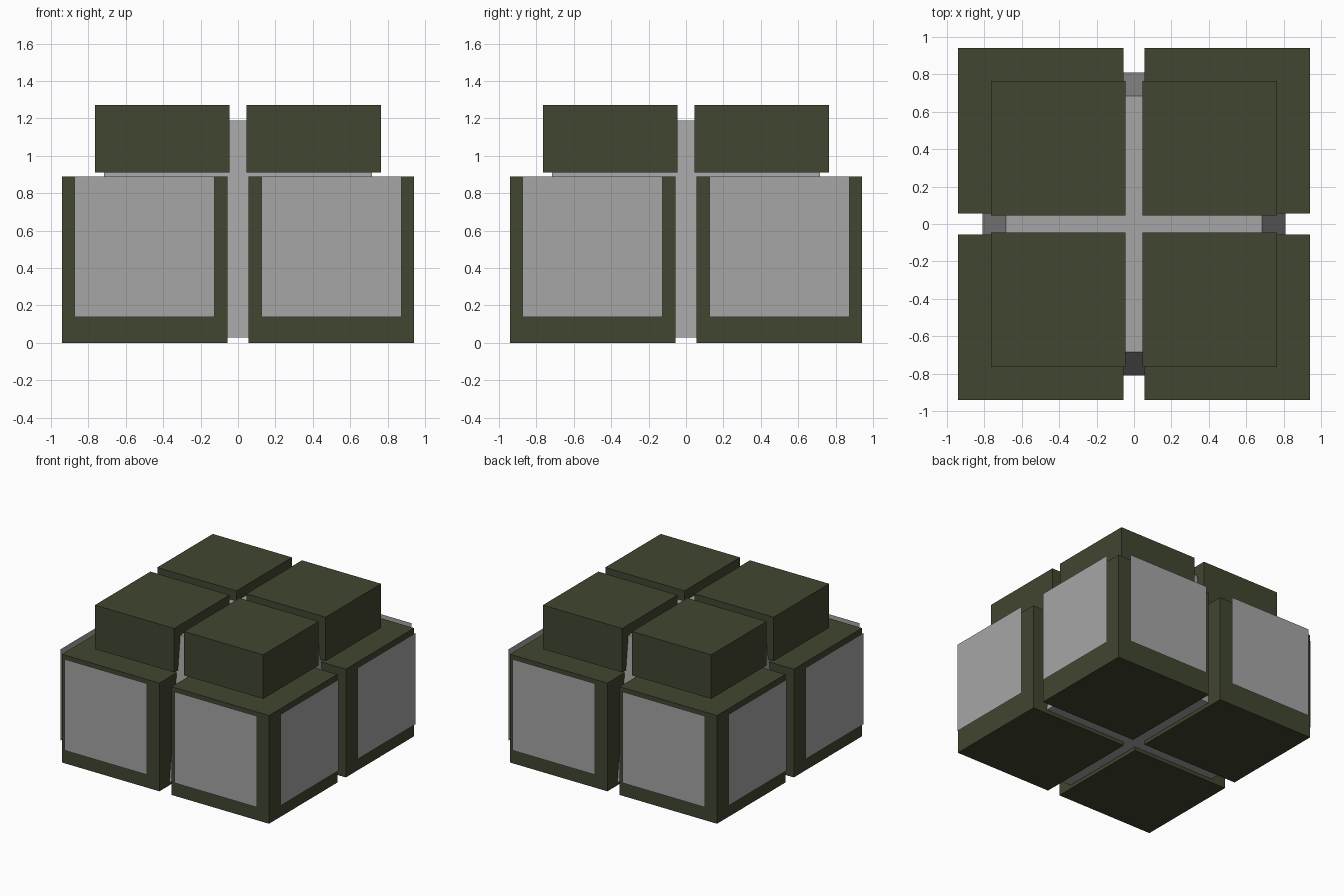
import bpy, bmesh
from mathutils import Matrix, Vector
from math import pi

if "Cube" in bpy.data.objects:
    bpy.data.objects.remove(bpy.data.objects["Cube"])


def material(name, rgb):
    m = bpy.data.materials.new(name)
    m.diffuse_color = (*rgb, 1.0)
    m.use_nodes = True
    m.node_tree.nodes["Principled BSDF"].inputs["Base Color"].default_value = m.diffuse_color
    return m


OLIVE = material("dark olive", (0.053, 0.061, 0.030))
GREY = material("mid grey", (0.38, 0.38, 0.38))


def finish(name, bm, mat):
    mesh = bpy.data.meshes.new(name)
    bm.to_mesh(mesh)
    bm.free()
    mesh.materials.append(mat)
    obj = bpy.data.objects.new(name, mesh)
    bpy.context.collection.objects.link(obj)
    return obj


def box(name, center, size, mat, taper=1.0):
    """Box whose top can be narrowed by taper."""
    bm = bmesh.new()
    bmesh.ops.create_cube(bm, size=1.0)
    for v in bm.verts:
        k = taper if v.co.z > 0 else 1.0
        v.co = Vector((v.co.x * size[0] * k, v.co.y * size[1] * k, v.co.z * size[2])) + Vector(center)
    return finish(name, bm, mat)


# Tapered inner core, seen through the gaps
box("core", (0, 0, 0.609), (1.62, 1.62, 1.158), GREY, taper=0.685 / 0.81)

# Four large lower blocks and four smaller upper blocks
for sx in (-1, 1):
    for sy in (-1, 1):
        box("lower_block", (sx * 0.4985, sy * 0.4985, 0.4445), (0.886, 0.886, 0.889), OLIVE)
        box("upper_block", (sx * 0.405, sy * 0.405, 1.0925), (0.72, 0.72, 0.361), OLIVE)

# Two thin square panels floating just off each of the four sides
for side in range(4):
    for sx in (-1, 1):
        bm = bmesh.new()
        bmesh.ops.create_grid(bm, x_segments=1, y_segments=1, size=0.375)
        upright = Matrix.Translation((sx * 0.5, -1.0, 0.514)) @ Matrix.Rotation(pi / 2, 4, 'X')
        bm.transform(Matrix.Rotation(side * pi / 2, 4, 'Z') @ upright)
        finish("side_panel", bm, GREY)
